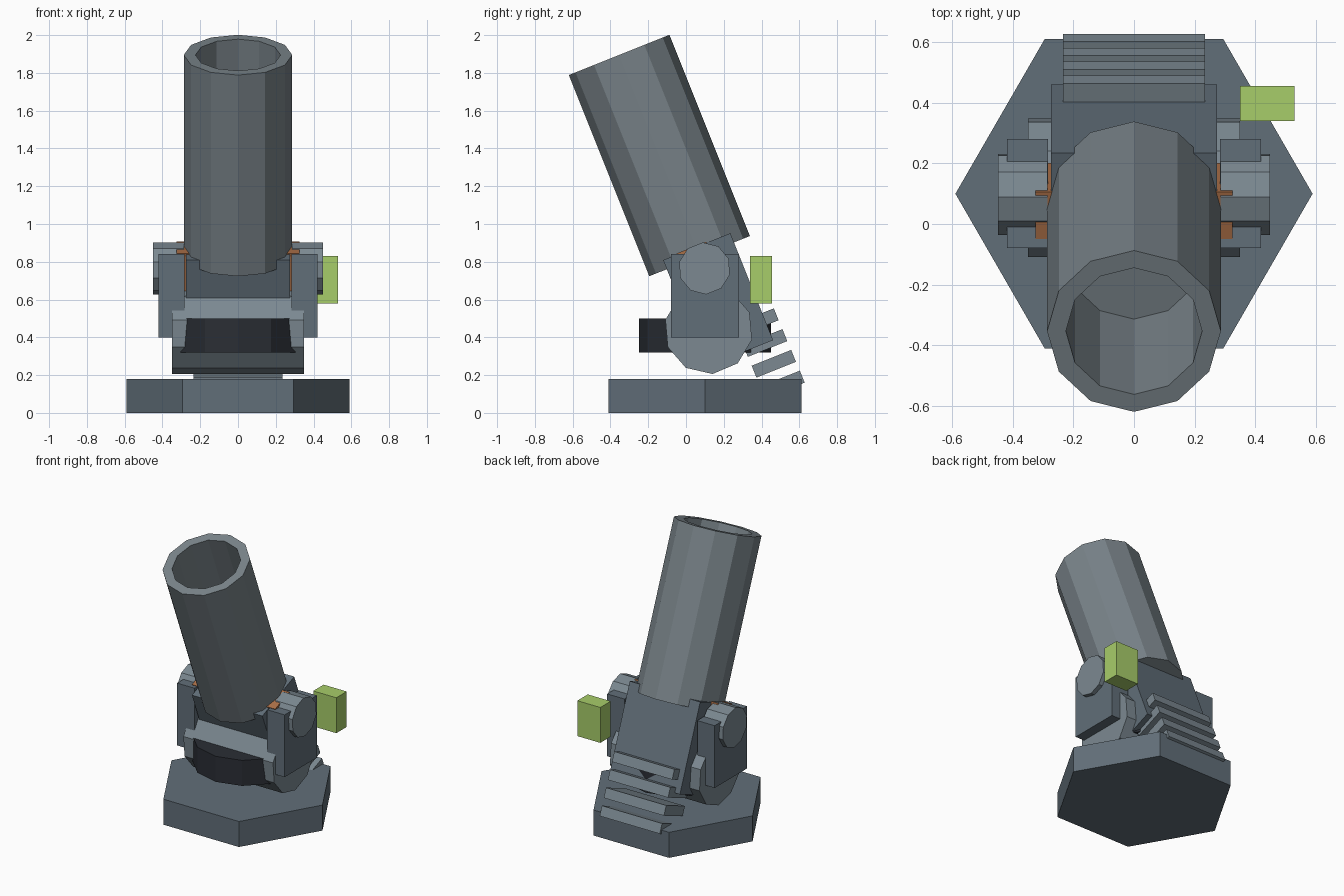
import bpy, bmesh
from math import radians, pi
from mathutils import Matrix, Vector

if "Cube" in bpy.data.objects:
    bpy.data.objects.remove(bpy.data.objects["Cube"])

TILT = radians(21.8)


def material(name, rgb):
    m = bpy.data.materials.new(name)
    m.diffuse_color = (*rgb, 1)
    m.use_nodes = True
    m.node_tree.nodes["Principled BSDF"].inputs["Base Color"].default_value = m.diffuse_color
    return m


def finish(name, bm, loc, rot, mat):
    bmesh.ops.recalc_face_normals(bm, faces=bm.faces)
    bm.transform(Matrix.Translation(loc) @ (rot or Matrix()))
    mesh = bpy.data.meshes.new(name)
    bm.to_mesh(mesh)
    bm.free()
    mesh.materials.append(mat)
    ob = bpy.data.objects.new(name, mesh)
    bpy.context.collection.objects.link(ob)
    return ob


def box(name, loc, size, mat, tilt=0):
    bm = bmesh.new()
    bmesh.ops.create_cube(bm, size=1)
    bmesh.ops.scale(bm, vec=size, verts=bm.verts)
    return finish(name, bm, loc, Matrix.Rotation(tilt, 4, 'X'), mat)


def cylinder(name, loc, radius, length, sides, mat, rot=None):
    bm = bmesh.new()
    bmesh.ops.create_cone(bm, cap_ends=True, segments=sides, radius1=radius,
                          radius2=radius, depth=length)
    # first vertex on the +x axis
    start = min((v.co.to_2d().angle_signed(Vector((1, 0))) for v in bm.verts), key=abs)
    bm.transform(Matrix.Rotation(-start, 4, 'Z'))
    return finish(name, bm, loc, rot, mat)


def across(angle):
    # lay a cylinder along x, first vertex at the given angle in the y-z plane
    return Matrix.Rotation(angle, 4, 'X') @ Matrix(
        ((0, 0, 1, 0), (1, 0, 0, 0), (0, 1, 0, 0), (0, 0, 0, 1)))


slate = material("dark_slate", (0.12, 0.157, 0.19))
steel = material("steel", (0.20, 0.25, 0.285))
barrel_grey = material("barrel_grey", (0.19, 0.227, 0.25))
black = material("near_black", (0.023, 0.027, 0.035))
orange = material("orange", (0.41, 0.16, 0.063))
green = material("green", (0.39, 0.61, 0.144))

# Base and rotating carriage
cylinder("base_plate", (0, 0.1, 0.09), 0.59, 0.18, 6, slate)
cylinder("turntable", (0, 0.1, 0.41), 0.35, 0.18, 12, black)
cylinder("carriage_drum", (0, 0.12, 0.44), 0.235, 0.70, 10, steel, across(radians(23)))

# Yoke plates and trunnions on both sides
for side, s in (("left", -1), ("right", 1)):
    box(f"yoke_{side}", (s * 0.352, 0.1, 0.62), (0.136, 0.36, 0.44), slate)
    cylinder(f"trunnion_{side}", (s * 0.368, 0.098, 0.765), 0.138, 0.164, 10,
             steel, across(TILT))

# Tilted breech with its orange pivot block
box("breech", (0, 0.17, 0.597), (0.55, 0.383, 0.61), slate, TILT)
box("pivot_block", (0, 0.076, 0.756), (0.65, 0.168, 0.256), orange, TILT)

# Cooling fins behind the breech
for i in range(4):
    box(f"fin_{i + 1}", (0, 0.373 + 0.046 * i, 0.48 - 0.11 * i),
        (0.47, 0.225, 0.068), steel, TILT)

# Hollow barrel, lathed from its profile
bm = bmesh.new()
L, R, r = 1.147, 0.287, 0.225
profile = [(0, 0), (R, 0), (R, L), (r, L), (r, L - 0.67), (0, L - 0.67)]
vs = [bm.verts.new((x, 0, z)) for x, z in profile]
edges = [bm.edges.new(p) for p in zip(vs, vs[1:])]
bmesh.ops.spin(bm, geom=vs + edges, cent=(0, 0, 0), axis=(0, 0, 1),
               angle=2 * pi, steps=12)
bmesh.ops.remove_doubles(bm, verts=bm.verts, dist=1e-4)
finish("barrel", bm, (0, 0.072, 0.83), Matrix.Rotation(TILT, 4, 'X'), barrel_grey)

# Sight box on the right side
box("sight_box", (0.44, 0.398, 0.705), (0.18, 0.116, 0.25), green)
